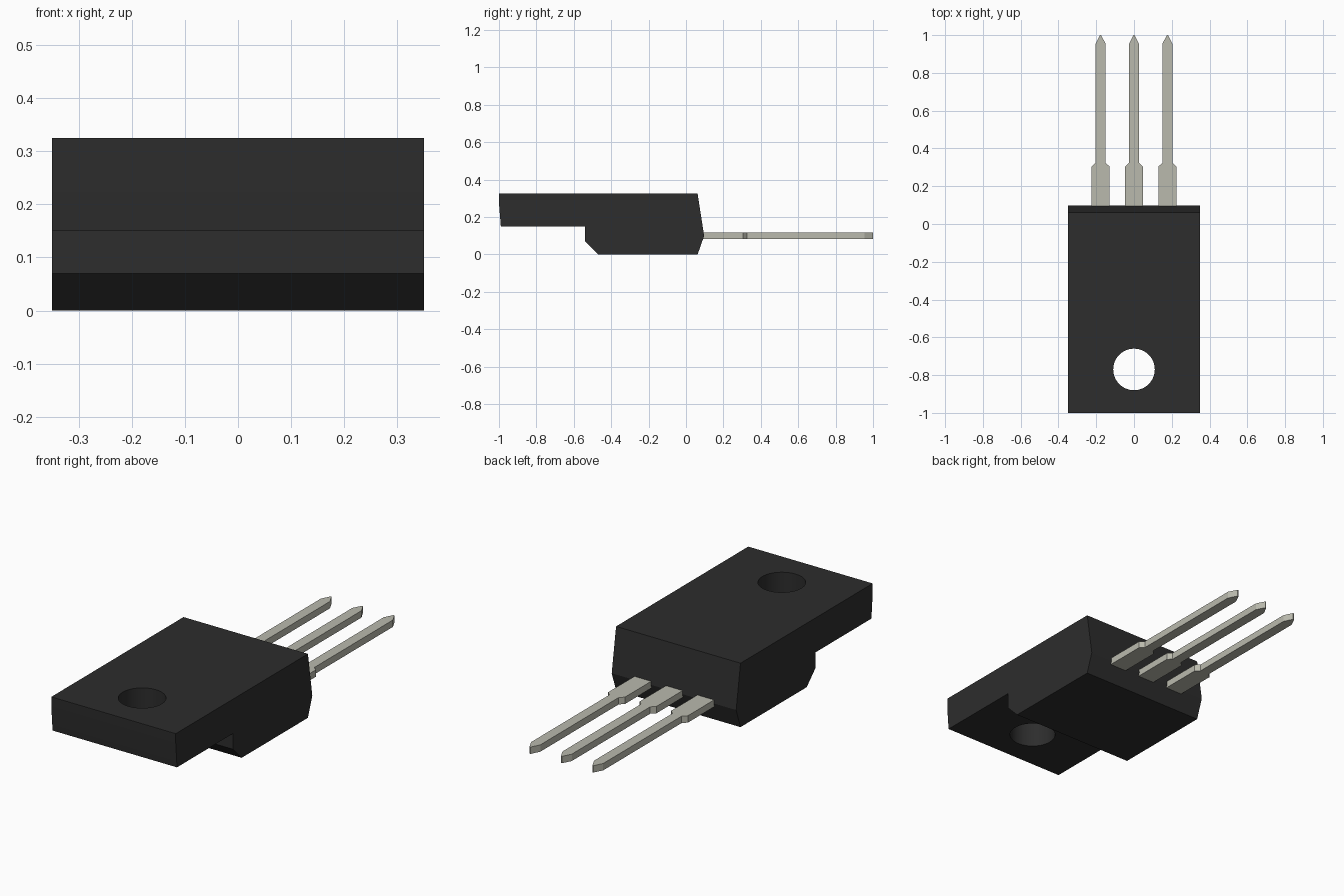
import bpy
import bmesh
from mathutils import Vector

default = bpy.data.objects.get("Cube")
if default:
    bpy.data.objects.remove(default, do_unlink=True)


def material(name, color):
    mat = bpy.data.materials.new(name)
    mat.use_nodes = True
    mat.diffuse_color = (*color, 1)
    bsdf = next(n for n in mat.node_tree.nodes if n.type == 'BSDF_PRINCIPLED')
    bsdf.inputs["Base Color"].default_value = (*color, 1)
    return mat


def extrude(name, outline, offset, mat):
    """Solid made by sweeping a flat closed outline along an offset."""
    bm = bmesh.new()
    face = bm.faces.new([bm.verts.new(p) for p in outline])
    swept = bmesh.ops.extrude_face_region(bm, geom=[face], use_keep_orig=True)
    verts = [g for g in swept["geom"] if isinstance(g, bmesh.types.BMVert)]
    bmesh.ops.translate(bm, verts=verts, vec=Vector(offset))
    bmesh.ops.recalc_face_normals(bm, faces=bm.faces)
    mesh = bpy.data.meshes.new(name)
    bm.to_mesh(mesh)
    bm.free()
    mesh.materials.append(mat)
    obj = bpy.data.objects.new(name, mesh)
    bpy.context.collection.objects.link(obj)
    return obj


black = material("black plastic", (0.026, 0.026, 0.026))
tin = material("tinned metal", (0.49, 0.49, 0.42))

# Moulded body: stepped side profile swept across the width
half_width = 0.35
profile = [(-1, 0.325), (0.062, 0.325), (0.097, 0.1), (0.062, 0),
           (-0.47, 0), (-0.54, 0.07), (-0.54, 0.15), (-0.99, 0.15),
           (-1, 0.275)]
body = extrude("body", [(-half_width, y, z) for y, z in profile],
               (2 * half_width, 0, 0), black)

# Mounting hole through the tab
bpy.ops.mesh.primitive_cylinder_add(vertices=64, radius=0.11, depth=0.6,
                                    location=(0, -0.77, 0.24))
cutter = bpy.context.object
cutter.name = "hole_cutter"
cutter.hide_render = True
cutter.data.materials.append(black)
cut = body.modifiers.new("mounting_hole", 'BOOLEAN')
cut.operation = 'DIFFERENCE'
cut.solver = 'EXACT'
cut.object = cutter
bpy.context.view_layer.objects.active = body
bpy.ops.object.modifier_apply(modifier=cut.name)
bpy.data.objects.remove(cutter, do_unlink=True)

# Leads: wide shoulder, narrow shank, pointed end
half_lead = [(0.047, 0.05), (0.047, 0.305), (0.026, 0.325),
             (0.026, 0.955), (0.003, 1.0)]
outline = half_lead + [(-x, y) for x, y in reversed(half_lead)]
for name, cx in (("right_lead", -0.177), ("middle_lead", 0), ("left_lead", 0.177)):
    extrude(name, [(cx + x, y, 0.082) for x, y in outline], (0, 0, 0.035), tin)

# Round the hole wall only
bpy.ops.object.select_all(action='DESELECT')
body.select_set(True)
bpy.context.view_layer.objects.active = body
bpy.ops.object.shade_smooth_by_angle(angle=0.14)
